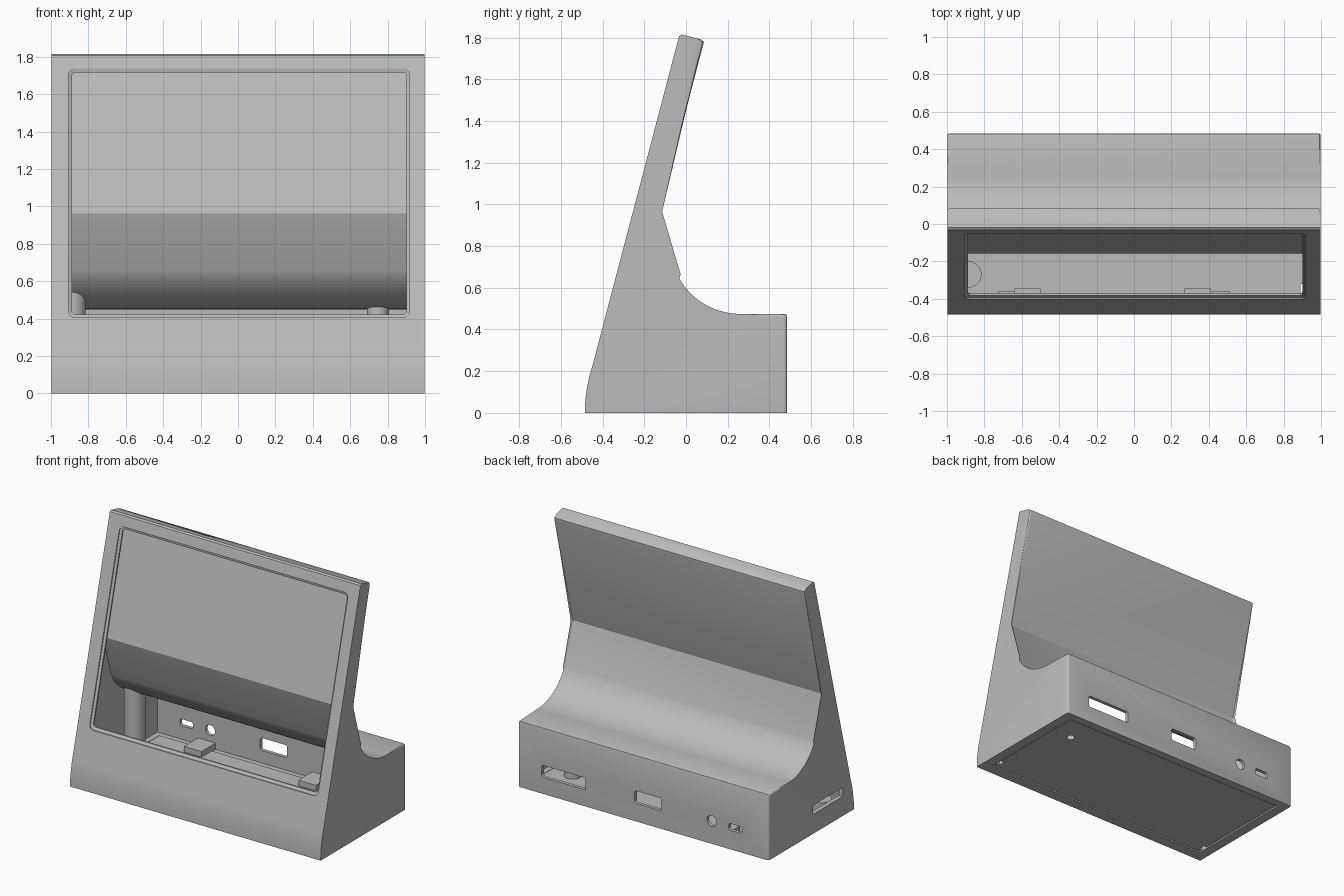
import bpy, bmesh, math
from mathutils import Matrix

cube = bpy.data.objects.get("Cube")
if cube:
    bpy.data.objects.remove(cube, do_unlink=True)

grey = bpy.data.materials.new("plain_grey")
grey.use_nodes = True
colour = (0.5, 0.5, 0.5, 1)
grey.diffuse_color = colour
grey.node_tree.nodes["Principled BSDF"].inputs["Base Color"].default_value = colour


def finish(bm, name):
    bmesh.ops.recalc_face_normals(bm, faces=bm.faces)
    mesh = bpy.data.meshes.new(name)
    bm.to_mesh(mesh)
    bm.free()
    mesh.materials.append(grey)
    ob = bpy.data.objects.new(name, mesh)
    bpy.context.collection.objects.link(ob)
    return ob


def loft(name, rings, edge_rule=None, width=0.015):
    """Skin closed rings of points, cap the ends, optionally round chosen edges."""
    bm = bmesh.new()
    loops = [[bm.verts.new(p) for p in ring] for ring in rings]
    n = len(loops[0])
    for a, b in zip(loops, loops[1:]):
        for i in range(n):
            j = (i + 1) % n
            bm.faces.new((a[i], a[j], b[j], b[i]))
    bm.faces.new(loops[0])
    bm.faces.new(loops[-1])
    if edge_rule:
        chosen = [e for e in bm.edges if edge_rule(*(v.co for v in e.verts))]
        bmesh.ops.bevel(bm, geom=chosen, offset=width, segments=3,
                        profile=0.5, affect='EDGES')
    return finish(bm, name)


def prism(name, profile, half, **kw):
    return loft(name, [[(x, y, z) for y, z in profile] for x in (-half, half)], **kw)


def box(name, x, y, z):
    return loft(name, [[(x[0], y[0], h), (x[1], y[0], h), (x[1], y[1], h), (x[0], y[1], h)]
                       for h in z])


def cylinder(name, centre, radius, length, turn=None):
    bm = bmesh.new()
    bmesh.ops.create_cone(bm, cap_ends=True, segments=40, radius1=radius,
                          radius2=radius, depth=length)
    if turn:
        bm.transform(turn)
    bm.transform(Matrix.Translation(centre))
    return finish(bm, name)


def combine(ob, other, operation='DIFFERENCE', keep=False):
    mod = ob.modifiers.new("cut", 'BOOLEAN')
    mod.operation, mod.solver, mod.object = operation, 'EXACT', other
    bpy.context.view_layer.objects.active = ob
    bpy.ops.object.modifier_apply(modifier=mod.name)
    if not keep:
        bpy.data.objects.remove(other, do_unlink=True)


def rounded_rect(x0, x1, z0, z1, r, steps=6):
    pts = []
    corners = [(x1 - r, z1 - r), (x0 + r, z1 - r), (x0 + r, z0 + r), (x1 - r, z0 + r)]
    for k, (cx, cz) in enumerate(corners):
        for i in range(steps + 1):
            a = math.pi / 2 * (k + i / steps)
            pts.append((cx + r * math.cos(a), cz + r * math.sin(a)))
    return pts


def front(z):
    """Depth of the leaning front face at height z."""
    return -0.035 - (1.8 - z) * 0.263


def sweep(radius, steps=20):
    """Concave curve between the leaning back and the rear deck."""
    a0, a1 = math.radians(206.7), math.radians(270)
    return [(0.26 + radius * math.cos(a0 + (a1 - a0) * i / steps),
             0.811 + radius * math.sin(a0 + (a1 - a0) * i / steps))
            for i in range(steps + 1)]


# Outer body, with the rear side edges rounded
outer = [(-0.485, 0), (-0.483, 0.06), (-0.475, 0.12), (-0.464, 0.175), (front(0.23), 0.23),
         (front(1.79), 1.79), (-0.033, 1.807), (-0.02, 1.815), (0.07, 1.792),
         (0.083, 1.783), (0.083, 1.768), (-0.13, 0.965)]
outer += sweep(0.336) + [(0.47, 0.475), (0.481, 0.471), (0.485, 0.46), (0.485, 0)]


def rear_side_edge(a, b):
    mid = (a + b) / 2
    return abs(a.x - b.x) < 1e-5 and mid.y > front(mid.z) + 0.1 and mid.z > 0.01


shell = prism("stand_shell", outer, 0.998, edge_rule=rear_side_edge)

# Hollow interior
inner = [(-0.455, 0.04), (-0.445, 0.13), (front(0.23) + 0.028, 0.23),
         (front(1.745) + 0.028, 1.745), (0.053, 1.745), (-0.157, 0.962)]
inner += sweep(0.361) + [(0.46, 0.45), (0.46, 0.04)]
cavity = prism("cavity_cutter", inner, 0.965)
combine(shell, cavity, keep=True)

# Screen opening with a stepped rim
wide = rounded_rect(-0.905, 0.915, 0.405, 1.737, 0.035)
tight = rounded_rect(-0.888, 0.9, 0.422, 1.717, 0.02)
layers = [(-0.05, wide), (0.008, wide), (0.016, tight), (0.06, tight)]
combine(shell, loft("screen_cutter",
                    [[(x, front(z) + d, z) for x, z in ring] for d, ring in layers]))

# Rear ports
for x0, x1, z0, z1 in [(0.46, 0.81, 0.12, 0.205), (-0.145, 0.07, 0.13, 0.22),
                       (-0.785, -0.68, 0.137, 0.185)]:
    ring = rounded_rect(x0, x1, z0, z1, 0.015)
    combine(shell, loft("port_cutter", [[(x, y, z) for x, z in ring] for y in (0.42, 0.55)]))
quarter = Matrix.Rotation(math.pi / 2, 4, 'X')
combine(shell, cylinder("jack_cutter", (-0.544, 0.48, 0.165), 0.038, 0.14, quarter))

# Card slot in the right side, and the base opening
combine(shell, box("slot_cutter", (-1.1, -0.93), (-0.36, -0.02), (0.14, 0.205)))
combine(shell, box("base_cutter", (-0.925, 0.925), (-0.405, 0.425), (-0.1, 0.06)))

# Base plate with front corner notches and a screw hole
plate = box("base_plate", (-0.917, 0.917), (-0.397, 0.417), (0.004, 0.045))
for side in (-1, 1):
    xs = sorted((side * 0.89, side * 0.95))
    combine(plate, box("notch_cutter", xs, (-0.37, -0.32), (-0.1, 0.1)))
combine(plate, cylinder("hole_cutter", (0.76, 0.23, 0), 0.028, 0.3))

# Interior posts, trimmed to the hollow
for name, x, y, r, top in [("tall_post", -0.885, 0.09, 0.07, 0.7),
                           ("rear_post", 0.748, 0.22, 0.058, 0.6),
                           ("low_post", -0.885, -0.27, 0.07, 0.13)]:
    post = cylinder(name, (x, y, top / 2), r, top)
    combine(post, cavity, 'INTERSECT', keep=True)
bpy.data.objects.remove(cavity, do_unlink=True)

# Clips holding the plate at front and rear
for x in (-0.57, 0.34):
    for place, y in (("front", (-0.43, -0.345)), ("rear", (0.3, 0.46))):
        box(place + "_clip", (x - 0.07, x + 0.07), y, (0.04, 0.085))
for x in (-0.68, 0.465):
    box("clip_foot", (x - 0.045, x + 0.045), (-0.43, -0.358), (0.04, 0.065))

# Smooth the rounded parts, keeping sharp edges
bpy.ops.object.select_all(action='DESELECT')
for ob in bpy.context.scene.objects:
    if ob.type == 'MESH' and (ob == shell or ob.name.endswith("post")):
        ob.select_set(True)
        bpy.context.view_layer.objects.active = ob
bpy.ops.object.shade_smooth_by_angle(angle=math.radians(30))
